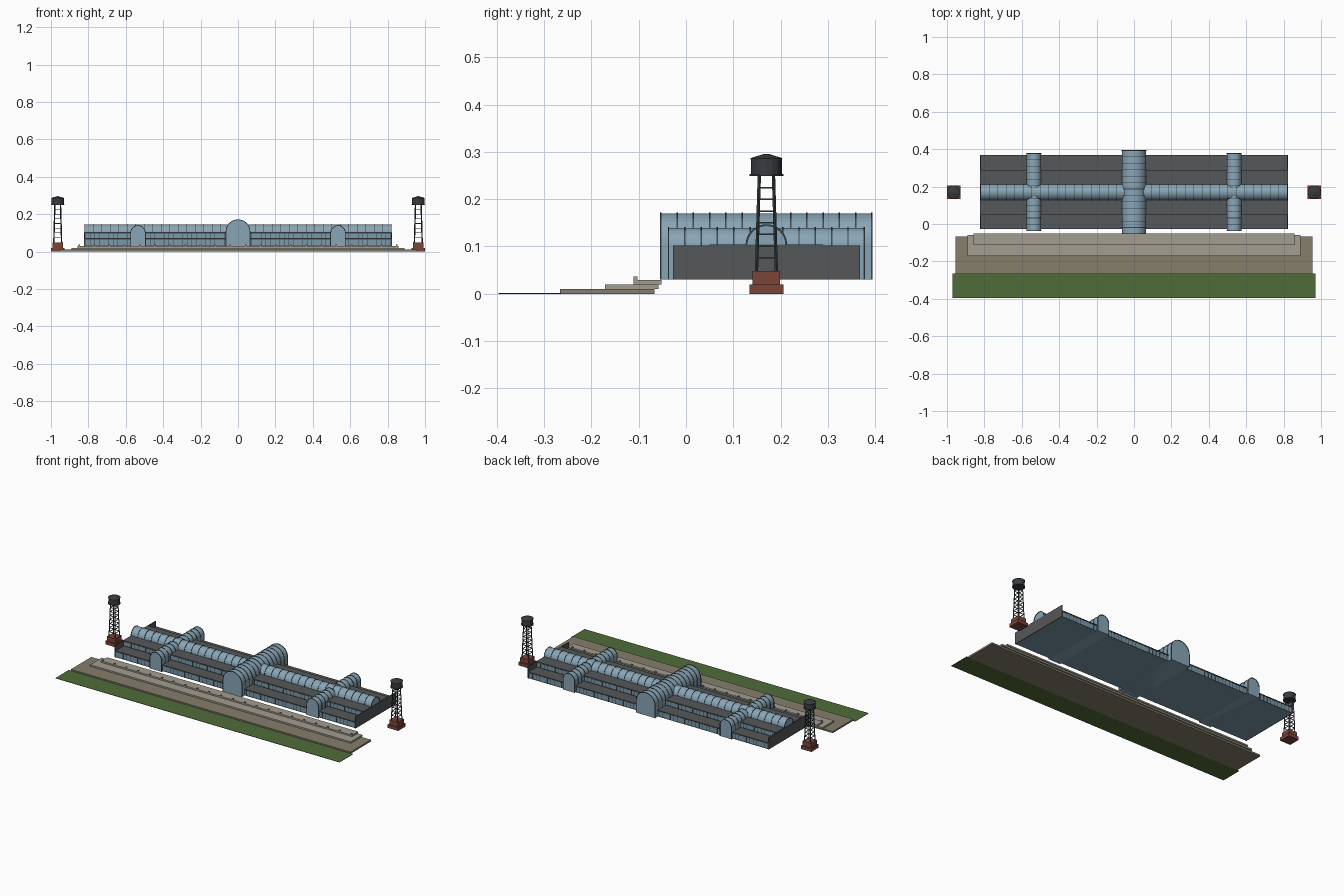
import bpy, bmesh
from math import sin, cos, pi
from mathutils import Vector, Matrix

if "Cube" in bpy.data.objects:
    bpy.data.objects.remove(bpy.data.objects["Cube"])

CY = 0.17      # centre line of the hall
FLOOR = 0.03


def mat(name, r, g, b):
    m = bpy.data.materials.new(name)
    m.diffuse_color = (r, g, b, 1)
    m.use_nodes = True
    m.node_tree.nodes["Principled BSDF"].inputs["Base Color"].default_value = m.diffuse_color
    return m


GLASS = mat("glass", 0.20, 0.32, 0.40)
VAULT = mat("vault_glass", 0.25, 0.38, 0.47)
IRON = mat("iron", 0.045, 0.06, 0.07)
ROOF = mat("roof_grey", 0.09, 0.095, 0.10)
STONE = mat("stone", 0.36, 0.34, 0.28)
STONE2 = mat("lower_stone", 0.24, 0.21, 0.15)
GRASS = mat("grass", 0.08, 0.15, 0.04)
BRICK = mat("brick", 0.20, 0.06, 0.04)
TANK = mat("tank_metal", 0.04, 0.045, 0.05)


def finish(name, bm, material):
    bmesh.ops.recalc_face_normals(bm, faces=bm.faces)
    me = bpy.data.meshes.new(name)
    bm.to_mesh(me)
    bm.free()
    me.materials.append(material)
    ob = bpy.data.objects.new(name, me)
    bpy.context.collection.objects.link(ob)
    return ob


def add_box(bm, x0, x1, y0, y1, z0, z1):
    m = Matrix.Translation(((x0 + x1) / 2, (y0 + y1) / 2, (z0 + z1) / 2))
    bmesh.ops.create_cube(bm, size=1, matrix=m @ Matrix.Diagonal((x1 - x0, y1 - y0, z1 - z0, 1)))


def box(name, material, *dims):
    bm = bmesh.new()
    add_box(bm, *dims)
    return finish(name, bm, material)


def add_prism(bm, pts, axis, a, b):
    # extrude a (u, z) profile along x or y
    def at(t):
        return [bm.verts.new((t, u, z) if axis == 'x' else (u, t, z)) for u, z in pts]
    lo, hi = at(a), at(b)
    n = len(pts)
    bm.faces.new(lo)
    bm.faces.new(hi[::-1])
    for i in range(n):
        j = (i + 1) % n
        bm.faces.new((lo[i], lo[j], hi[j], hi[i]))


def arch(c, r, spring, base, seg=16):
    pts = [(c + r * cos(pi * i / seg), spring + r * sin(pi * i / seg)) for i in range(seg + 1)]
    return [(c + r, base)] + pts + [(c - r, base)]


def vault(name, axis, c, r, spring, base, a, b, ribs):
    bm = bmesh.new()
    add_prism(bm, arch(c, r, spring, base), axis, a, b)
    finish(name, bm, VAULT)
    # iron ribs over the vault
    bm = bmesh.new()
    ring = arch(c, r + 0.002, spring, base) + arch(c, r - 0.002, spring, base)[::-1]
    for i in range(ribs):
        t = a + (b - a) * i / (ribs - 1)
        add_prism(bm, ring, axis, t - 0.0015, t + 0.0015)
    finish(name + "_ribs", bm, IRON)


def sides(name, half, z0, z1):
    # mullions and rails on the front and back glazing
    bm = bmesh.new()
    n = 66
    for s in (-1, 1):
        y = CY + s * half
        for i in range(n + 1):
            x = -0.815 + 1.63 * i / n
            add_box(bm, x - 0.001, x + 0.001, y - 0.001, y + 0.001, z0, z1)
        for z in (z0 + 0.002, z1 - 0.002):
            add_box(bm, -0.818, 0.818, y - 0.001, y + 0.001, z - 0.001, z + 0.001)
    finish(name, bm, IRON)


# stepped aisles
box("outer_aisle_glazing", GLASS, -0.818, 0.818, CY - 0.196, CY + 0.196, FLOOR, 0.066)
box("inner_aisle_glazing", GLASS, -0.817, 0.817, CY - 0.118, CY + 0.118, 0.066, 0.1)
sides("outer_mullions", 0.196, FLOOR, 0.066)
sides("inner_mullions", 0.118, 0.07, 0.1)
box("outer_aisle_roof", ROOF, -0.82, 0.82, CY - 0.198, CY + 0.198, 0.066, 0.07)
box("inner_aisle_roof", ROOF, -0.82, 0.82, CY - 0.12, CY + 0.12, 0.1, 0.104)
for s, side in ((-1, "left"), (1, "right")):
    box(side + "_end_wall", ROOF, s * 0.82 - 0.003, s * 0.82 + 0.003, CY - 0.198, CY + 0.198, FLOOR, 0.102)

# barrel vaults
vault("nave_vault", 'x', CY, 0.042, 0.103, 0.1, -0.82, 0.82, 37)
vault("central_transept", 'y', 0, 0.064, 0.106, FLOOR, -0.053, 0.393, 14)
for s, side in ((-1, "left"), (1, "right")):
    vault(side + "_transept", 'y', s * 0.535, 0.039, 0.1, FLOOR, -0.037, 0.377, 13)

# lawn and terraces
box("lawn", GRASS, -0.97, 0.97, -0.396, -0.264, 0, 0.002)
box("lower_terrace", STONE2, -0.955, 0.955, -0.266, -0.067, 0, 0.0105)
box("middle_terrace", STONE, -0.89, 0.89, -0.171, -0.058, 0.0105, 0.02)
box("upper_terrace", STONE, -0.857, 0.857, -0.111, -0.052, 0.02, 0.029)
bm = bmesh.new()
for i in range(22):
    x = -0.85 + 1.7 * i / 21
    add_box(bm, x - 0.004, x + 0.004, -0.111, -0.103, 0.029, 0.037)
finish("terrace_posts", bm, STONE)


def add_bar(bm, p, q, w):
    p, q = Vector(p), Vector(q)
    d = q - p
    m = Matrix.Translation((p + q) / 2) @ d.to_track_quat('Z', 'Y').to_matrix().to_4x4()
    bmesh.ops.create_cube(bm, size=1, matrix=m @ Matrix.Diagonal((w, w, d.length, 1)))


def cone(name, material, x, r1, r2, z0, z1):
    bm = bmesh.new()
    bmesh.ops.create_cone(bm, cap_ends=True, segments=16, radius1=r1, radius2=r2, depth=z1 - z0,
                          matrix=Matrix.Translation((x, CY, (z0 + z1) / 2)))
    finish(name, bm, material)


def tower(side, x):
    for part, h, z0, z1 in (("plinth", 0.036, 0, 0.02), ("base", 0.029, 0.02, 0.048)):
        box(f"{side}_tower_{part}", BRICK, x - h, x + h, CY - h, CY + h, z0, z1)
    # tapered legs with ring beams
    corners = [(-1, -1), (1, -1), (1, 1), (-1, 1)]
    bm = bmesh.new()

    def at(c, z):
        h = 0.021 - 0.006 * (z - 0.048) / 0.202
        return (x + c[0] * h, CY + c[1] * h, z)
    for i, c in enumerate(corners):
        add_bar(bm, at(c, 0.046), at(c, 0.251), 0.005)
        for k in range(7):
            z = 0.076 + 0.0247 * k
            add_bar(bm, at(c, z), at(corners[(i + 1) % 4], z), 0.003)
    finish(side + "_tower_frame", bm, IRON)
    cone(side + "_tank_floor", TANK, x, 0.036, 0.036, 0.249, 0.253)
    cone(side + "_tank", TANK, x, 0.033, 0.033, 0.253, 0.286)
    cone(side + "_tank_roof", TANK, x, 0.036, 0.004, 0.286, 0.296)


tower("left", -0.964)
tower("right", 0.964)
